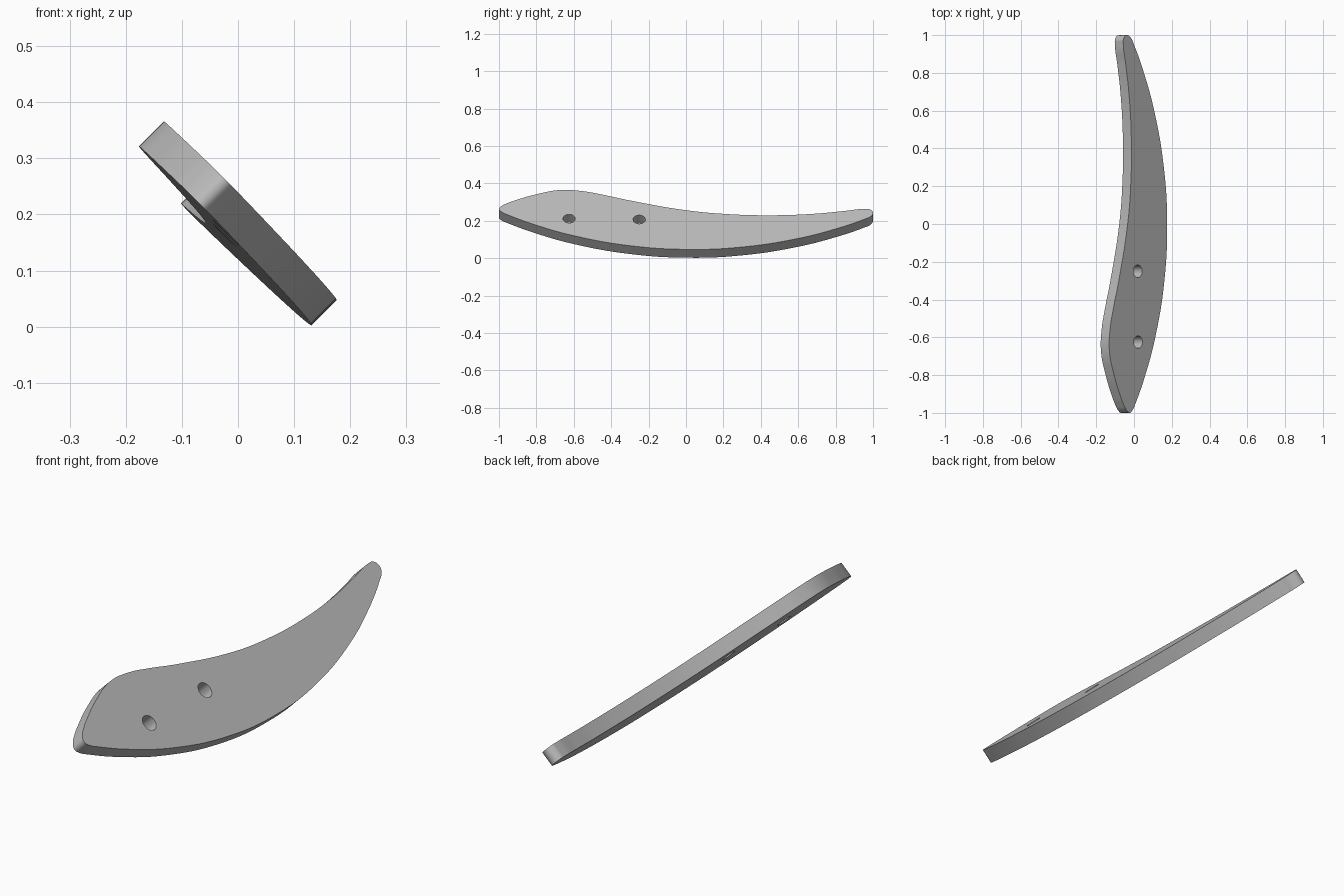
import bpy
import math
from mathutils import Matrix, Vector

cube = bpy.data.objects.get("Cube")
if cube:
    bpy.data.objects.remove(cube, do_unlink=True)

THICKNESS = 0.063
HOLE_RADIUS = 0.0325


def lower_edge(s):
    """Belly of the blade: a shallow circular arc."""
    r = 1.98
    return 0.067 + r - math.sqrt(r * r - (s - 0.01) ** 2)


def add_spline(curve, points):
    spline = curve.splines.new("BEZIER")
    spline.bezier_points.add(len(points) - 1)
    spline.use_cyclic_u = True
    spline.resolution_u = 10
    for bp, (s, t) in zip(spline.bezier_points, points):
        bp.co = (s, t, 0)
        bp.handle_left_type = bp.handle_right_type = "AUTO"


# Blade outline: belly, rounded narrow tip, wavy spine, blunt wide end
belly = [(s, lower_edge(s)) for s in (-0.95, -0.8, -0.6, -0.3, 0.01, 0.3, 0.6, 0.8, 0.95)]
tip = [(0.987, 0.328), (1.0, 0.355), (0.985, 0.38), (0.95, 0.384)]
spine = [(0.85, 0.368), (0.7, 0.346), (0.45, 0.33), (0.2, 0.338), (0, 0.363),
         (-0.3, 0.433), (-0.45, 0.476), (-0.55, 0.5), (-0.67, 0.508), (-0.8, 0.474)]
blunt_end = [(-0.9, 0.433), (-0.95, 0.408), (-0.988, 0.381), (-1.0, 0.358), (-0.985, 0.337)]

curve = bpy.data.curves.new("blade_plate", "CURVE")
curve.dimensions = "2D"
curve.fill_mode = "BOTH"
curve.extrude = THICKNESS / 2
add_spline(curve, belly + tip + spine + blunt_end)

# Two bolt holes through the plate
for cs, ct in ((-0.625, 0.292), (-0.25, 0.29)):
    ring = [(cs + HOLE_RADIUS * math.cos(a * math.tau / 8),
             ct + HOLE_RADIUS * math.sin(a * math.tau / 8)) for a in range(8)]
    add_spline(curve, ring)

plate = bpy.data.objects.new("blade_plate", curve)
bpy.context.collection.objects.link(plate)
bpy.context.view_layer.objects.active = plate
plate.select_set(True)
bpy.ops.object.convert(target="MESH")
plate = bpy.context.view_layer.objects.active

# Weld the caps to the walls
bpy.ops.object.mode_set(mode="EDIT")
bpy.ops.mesh.select_all(action="SELECT")
bpy.ops.mesh.remove_doubles(threshold=0.0001)
bpy.ops.mesh.normals_make_consistent(inside=False)
bpy.ops.object.mode_set(mode="OBJECT")
bpy.ops.object.shade_smooth_by_angle(angle=math.radians(30))

# Lean the plate 45 degrees, with a very slight yaw
normal = Vector((1, 0.017, 1)).normalized()
across = Vector((-1, 0, 1)).normalized()
along = across.cross(normal)
rotation = Matrix((along, across, normal)).transposed().to_4x4()
origin = Vector((0.223, 0, 0)) - normal * THICKNESS / 2
plate.data.transform(Matrix.Translation(origin) @ rotation)

# Plain grey finish
grey = bpy.data.materials.new("plain_grey")
grey.use_nodes = True
colour = (0.5, 0.5, 0.5, 1)
grey.diffuse_color = colour
grey.node_tree.nodes["Principled BSDF"].inputs["Base Color"].default_value = colour
plate.data.materials.clear()
plate.data.materials.append(grey)
